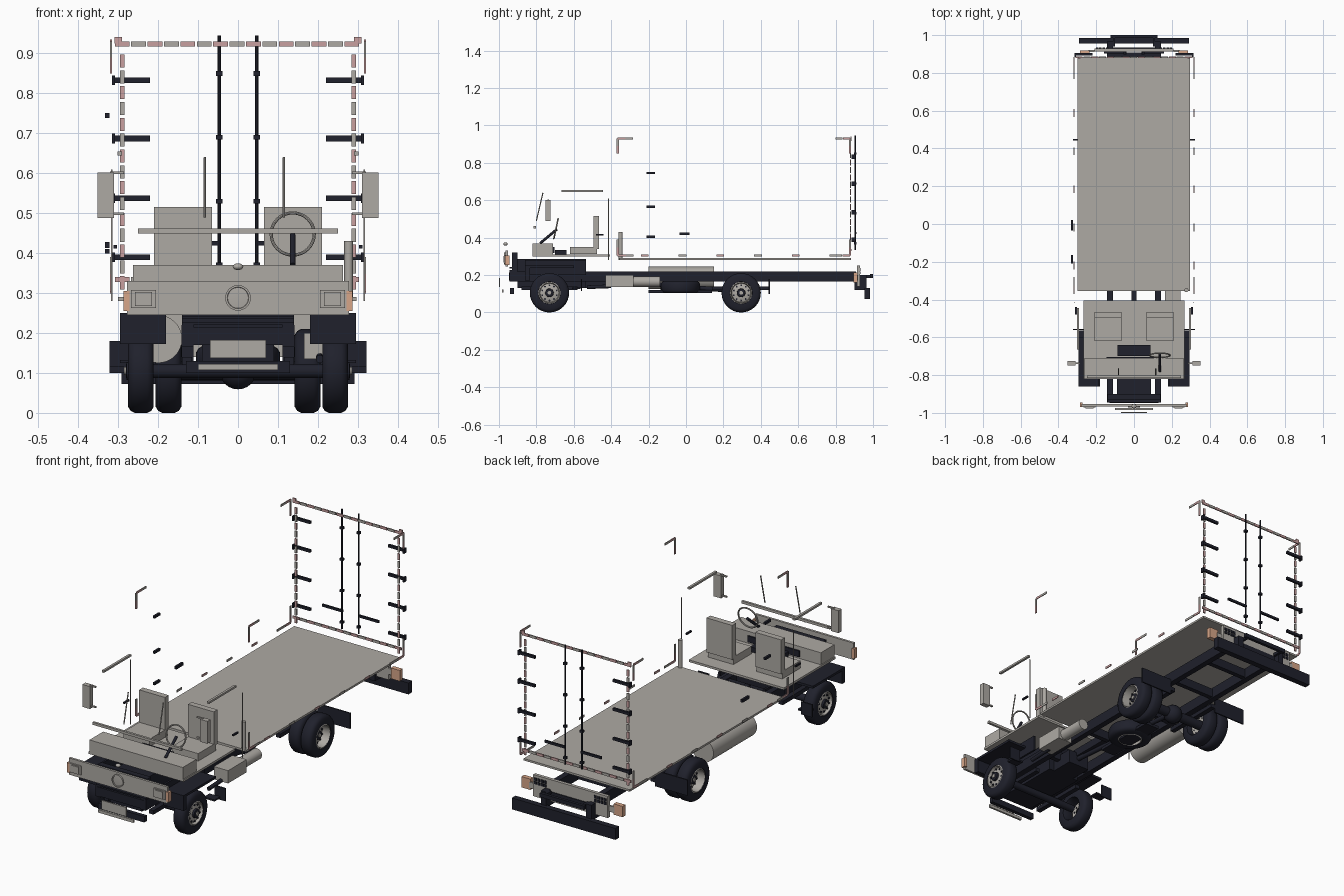
import bpy, bmesh, math
from mathutils import Vector, Matrix

if "Cube" in bpy.data.objects:
    bpy.data.objects.remove(bpy.data.objects["Cube"], do_unlink=True)


def make_material(name, red, green, blue):
    material = bpy.data.materials.new(name)
    material.use_nodes = True
    colour = (red, green, blue, 1)
    material.diffuse_color = colour
    material.node_tree.nodes["Principled BSDF"].inputs["Base Color"].default_value = colour
    return material


grey = make_material("warm grey", .42, .40, .37)
dark = make_material("dark navy", .014, .015, .025)
pink = make_material("pink tape", .58, .35, .35)
orange = make_material("orange lamp", .68, .38, .25)


def finish(name, bm, material, smooth=False):
    bmesh.ops.recalc_face_normals(bm, faces=bm.faces)
    mesh = bpy.data.meshes.new(name)
    bm.to_mesh(mesh)
    bm.free()
    mesh.materials.append(material)
    obj = bpy.data.objects.new(name, mesh)
    bpy.context.collection.objects.link(obj)
    if smooth:
        bpy.ops.object.select_all(action="DESELECT")
        obj.select_set(True)
        bpy.context.view_layer.objects.active = obj
        bpy.ops.object.shade_smooth_by_angle(angle=math.radians(35))
    return obj


def add_box(bm, xs, ys, zs):
    centre = [(a + b) / 2 for a, b in (xs, ys, zs)]
    size = [abs(b - a) for a, b in (xs, ys, zs)]
    matrix = Matrix.Translation(centre) @ Matrix.Diagonal((*size, 1))
    bmesh.ops.create_cube(bm, size=1, matrix=matrix)


def box(name, material, xs, ys, zs, both=False):
    bm = bmesh.new()
    add_box(bm, xs, ys, zs)
    if both:
        add_box(bm, (-xs[0], -xs[1]), ys, zs)
    return finish(name, bm, material)


def centred(name, material, half, ys, zs):
    return box(name, material, (-half, half), ys, zs)


def rod(name, material, start, end, radius, sides=16):
    start, end = Vector(start), Vector(end)
    axis = end - start
    bm = bmesh.new()
    matrix = Matrix.Translation((start + end) / 2) @ axis.to_track_quat("Z", "Y").to_matrix().to_4x4()
    bmesh.ops.create_cone(bm, cap_ends=True, segments=sides, radius1=radius,
                          radius2=radius, depth=axis.length, matrix=matrix)
    return finish(name, bm, material, True)


def lathe(name, material, profile, place, sides=32):
    # spin a (radius, height) profile round the local z axis
    bm = bmesh.new()
    verts = [bm.verts.new((r, 0, h)) for r, h in profile]
    edges = [bm.edges.new(pair) for pair in zip(verts, verts[1:])]
    bmesh.ops.spin(bm, geom=verts + edges, cent=(0, 0, 0), axis=(0, 0, 1),
                   angle=math.tau, steps=sides)
    bmesh.ops.remove_doubles(bm, verts=bm.verts, dist=.0001)
    bm.transform(place)
    return finish(name, bm, material, True)


# wheels: tyre, dished rim, hub and rim holes
R, W = .105, .032


def wheel(name, place, dish):
    lathe(name + "_tyre", dark, [(.06, -W), (.09, -W), (.1, -W * .8), (R, -W * .5), (R, W * .5),
                                 (.1, W * .8), (.09, W), (.06, W), (.056, W * .6), (.056, -W * .6), (.06, -W)], place)
    lathe(name + "_rim", grey, [(.06, W * .9), (.054, W), (.05, dish), (.028, dish + .008), (0, dish + .008)], place)
    lathe(name + "_hub", dark, [(.024, dish), (.022, dish + .018), (.012, dish + .02), (0, dish + .02)], place, 16)
    lathe(name + "_hub_cap", grey, [(.011, dish), (.01, dish + .024), (0, dish + .024)], place, 12)
    bm = bmesh.new()
    for i in range(10):
        spot = Matrix.Rotation(math.tau * i / 10, 4, "Z") @ Matrix.Translation((.041, 0, dish + .005))
        bmesh.ops.create_cone(bm, cap_ends=True, segments=8, radius1=.005, radius2=.005, depth=.006, matrix=place @ spot)
    finish(name + "_rim_holes", bm, dark)


for side, label in ((1, "left"), (-1, "right")):
    turn = Matrix.Rotation(side * math.pi / 2, 4, "Y")
    for part, x, y, dish in (("front", .243, -.73, .018), ("rear_outer", .243, .295, -.01), ("rear_inner", .174, .295, -.01)):
        wheel(label + "_" + part, Matrix.Translation((side * x, y, R)) @ turn, dish)
wheel("spare", Matrix.Translation((0, -.03, .135)) @ Matrix.Rotation(math.pi, 4, "X"), -.01)

# chassis, axles and drive line
box("chassis_rails", dark, (.112, .142), (-.945, .91), (.165, .22), True)
for i, y in enumerate((-.935, -.5, -.2, .13, .45, .7, .895)):
    centred("crossmember_%d" % i, dark, .13, (y - .012, y + .012), (.17, .215))
centred("centre_beam", dark, .014, (-.5, -.2), (.18, .22))
centred("spare_carrier", dark, .04, (-.2, .14), (.105, .12))
rod("rear_axle", dark, (-.2, .295, R), (.2, .295, R), .024)
rod("front_axle", dark, (-.22, -.73, R), (.22, -.73, R), .018)
bm = bmesh.new()
bmesh.ops.create_uvsphere(bm, u_segments=20, v_segments=12, radius=.046, matrix=Matrix.Translation((0, .295, R)))
finish("differential", bm, dark, True)
rod("drive_shaft", dark, (0, -.55, .18), (0, .27, .115), .012)
box("leaf_springs", dark, (.115, .14), (.14, .45), (.12, .14), True)
box("front_leaf_springs", dark, (.115, .14), (-.88, -.58), (.12, .14), True)
centred("engine", dark, .09, (-.9, -.535), (.13, .285))
box("gearbox", dark, (-.06, .06), (-.535, -.42), (.13, .2))
centred("radiator", dark, .14, (-.93, -.9), (.19, .32))
for z in (.205, .22, .235):
    centred("radiator_louvre", dark, .14, (-.945, -.93), (z, z + .007))

# tank, muffler and breather post
rod("fuel_tank", grey, (-.2, -.2, .185), (-.2, .15, .185), .06, 32)
box("muffler_box", grey, (.165, .245), (-.43, -.28), (.135, .2))
rod("muffler_barrel", grey, (.205, -.28, .165), (.205, -.14, .165), .028, 24)
rod("exhaust_pipe", dark, (.205, -.53, .135), (.205, -.4, .14), .01)
rod("breather_post", grey, (.277, -.35, .28), (.277, -.35, .43), .011)

# load deck
box("load_deck", grey, (-.3, .297), (-.355, .882), (.28, .29))

# fenders, flaps and steps
box("fender_tops", dark, (.18, .295), (-.86, -.6), (.238, .25), True)
box("fender_fronts", dark, (.18, .295), (-.86, -.835), (.172, .25), True)
box("fender_inner_walls", dark, (.18, .19), (-.86, -.535), (.2, .28), True)
box("front_mud_flaps", dark, (.26, .322), (-.562, -.555), (.115, .18), True)
box("rear_mud_flaps", dark, (.14, .322), (.442, .449), (.1, .18), True)
box("entry_steps", dark, (.235, .295), (-.61, -.565), (.125, .133), True)

# nose panel with headlights, badge and plates
centred("nose_panel", grey, .278, (-.965, -.953), (.245, .33))
box("corner_lamps", orange, (.272, .287), (-.968, -.945), (.255, .305), True)
for inset in (0, .01):
    box("headlight", grey, (.205 + inset, .268 - inset), (-.972 - inset / 2, -.964), (.263 + inset / 2, .308 - inset / 2), True)
front_turn = Matrix.Translation((0, -.964, .288)) @ Matrix.Rotation(math.pi / 2, 4, "X")
lathe("nose_badge", grey, [(.032, 0), (.032, .008), (.027, .008), (.026, .004), (0, .006)], front_turn)
bm = bmesh.new()
bmesh.ops.create_uvsphere(bm, u_segments=16, v_segments=8, radius=.012,
                          matrix=Matrix.Translation((0, -.965, .366)) @ Matrix.Diagonal((1.1, 1, .7, 1)))
finish("nose_cap", bm, grey, True)
centred("front_plate", grey, .07, (-1, -.994), (.137, .183))
centred("front_lower_bar", grey, .1, (-.985, -.975), (.107, .122))
centred("front_bumper_beam", dark, .13, (-.94, -.92), (.1, .13))

# cab floor, dash and seats
centred("cab_floor", grey, .268, (-.82, -.405), (.298, .309))
centred("dashboard", grey, .263, (-.82, -.71), (.305, .37))
centred("dash_vent", dark, .145, (-.71, -.703), (.318, .35))
centred("console", dark, .088, (-.7, -.64), (.309, .334))
centred("windscreen_rail", grey, .25, (-.815, -.803), (.449, .462))
box("seat_cushions", grey, (.065, .21), (-.62, -.475), (.312, .35), True)
box("seat_backs", grey, (.065, .21), (-.495, -.465), (.34, .515), True)
rod("steering_column", dark, (.137, -.69, .445), (.137, -.78, .37), .007)
bpy.ops.mesh.primitive_torus_add(location=(.137, -.695, .448), rotation=(math.radians(78), 0, 0), major_radius=.054,
                                 minor_radius=.004, major_segments=32, minor_segments=8)
bpy.context.object.name = "steering_wheel"
bpy.context.object.data.materials.append(grey)
bpy.ops.object.shade_smooth_by_angle()
for x in (-.083, .115):
    rod("wiper", grey, (x, -.8, .49), (x, -.765, .64), .003, 8)

# mirrors, visors and door trims
box("mirrors", grey, (.31, .352), (-.75, -.725), (.488, .602), True)
box("mirror_arms", grey, (.285, .32), (-.74, -.732), (.598, .605), True)
box("mirror_lower_arms", grey, (.285, .32), (-.74, -.732), (.495, .502), True)
box("window_visors", grey, (.29, .302), (-.665, -.445), (.645, .655), True)
box("door_trims", grey, (.314, .318), (-.417, -.413), (.28, .61), True)
box("door_handles", dark, (.303, .312), (-.48, -.44), (.412, .42), True)

# side door hinges and handle
for z in (.405, .565, .745):
    box("side_hinge", dark, (-.333, -.322), (-.21, -.165), (z - .006, z + .006))
box("side_handle", dark, (-.333, -.322), (-.035, .02), (.413, .428))


# striped tape: alternating dashes between two points
def tape(name, start, end, count, thick, fill=.88, first=0):
    start, end = Vector(start), Vector(end)
    step = (end - start) / count
    half = Vector(thick) / 2
    for i in range(count):
        a, b = start + step * i, start + step * (i + fill)
        low, high = a - half, b + half
        box(name, (pink, grey)[(i + first) % 2], *zip(low, high))


SIDE = (.004, .001, .011)
BACK = (.001, .006, .013)
tape("rear_top_tape", (-.308, .883, .924), (.308, .883, .924), 15, BACK)
tape("rear_bottom_tape", (-.308, .883, .334), (.308, .883, .334), 15, BACK)
for s in (-1, 1):
    tape("rear_upright_tape", (s * .29, .88, .31), (s * .29, .88, .905), 15, (.012, .006, .001), .8)
    tape("corner_tape", (s * .3, .883, .925), (s * .3, .883, .943), 1, (.018, .006, .001))
    x = s * .318
    for y, sign in ((-.365, 1), (.878, -1)):
        tape("side_top_tape", (x, y, .93), (x, y + sign * .08, .93), 2, SIDE, 1)
        tape("side_top_tape", (x, y, .85), (x, y, .93), 2, (.004, .011, .001), 1)
        tape("side_low_tape", (x, y, .305), (x, y + sign * .085, .305), 2, SIDE, 1)
        tape("side_low_tape", (x, y, .305), (x, y, .39), 2, (.004, .011, .001), 1)
    tape("side_dashes", (x, -.24, .305), (x, .97, .305), 6, SIDE, .2)

# rear door rods, clamps, handles and hinges
for s in (-1, 1):
    rod("lock_rod", dark, (s * .047, .905, .335), (s * .047, .905, .945), .004, 8)
    for z in (.37, .53, .69, .85):
        box("rod_clamp", dark, (s * .039, s * .055), (.897, .912), (z - .006, z + .006))
    box("rod_handle", dark, (s * .045, s * .16), (.903, .912), (.419, .431))
    for z in (.39, .537, .687, .833):
        box("rear_hinge", dark, (s * .22, s * .31), (.893, .904), (z - .007, z + .007))
        box("rear_hinge_end", dark, (s * .308, s * .316), (.885, .905), (z - .012, z + .012))

# rear lamp panel and bumper
centred("rear_panel", grey, .21, (.913, .93), (.14, .25))
centred("rear_vent", dark, .12, (.93, .934), (.155, .19))
for s in (-1, 1):
    for i in range(4):
        for j in range(2):
            x, z = s * (.135 + i * .018), .205 + j * .018
            box("rear_lamp_slot", dark, (x, x + s * .013), (.93, .934), (z, z + .014))
box("rear_side_lamps", orange, (.235, .285), (.895, .918), (.16, .215), True)
box("rear_lamp_brackets", grey, (.21, .24), (.91, .92), (.17, .2), True)
centred("rear_bumper", dark, .292, (.955, .985), (.072, .13))
centred("rear_step", dark, .125, (.985, 1), (.185, .205))
box("bumper_hangers", dark, (.112, .142), (.9, .965), (.12, .2), True)
box("step_brackets", dark, (.1, .112), (.94, .99), (.185, .2), True)
